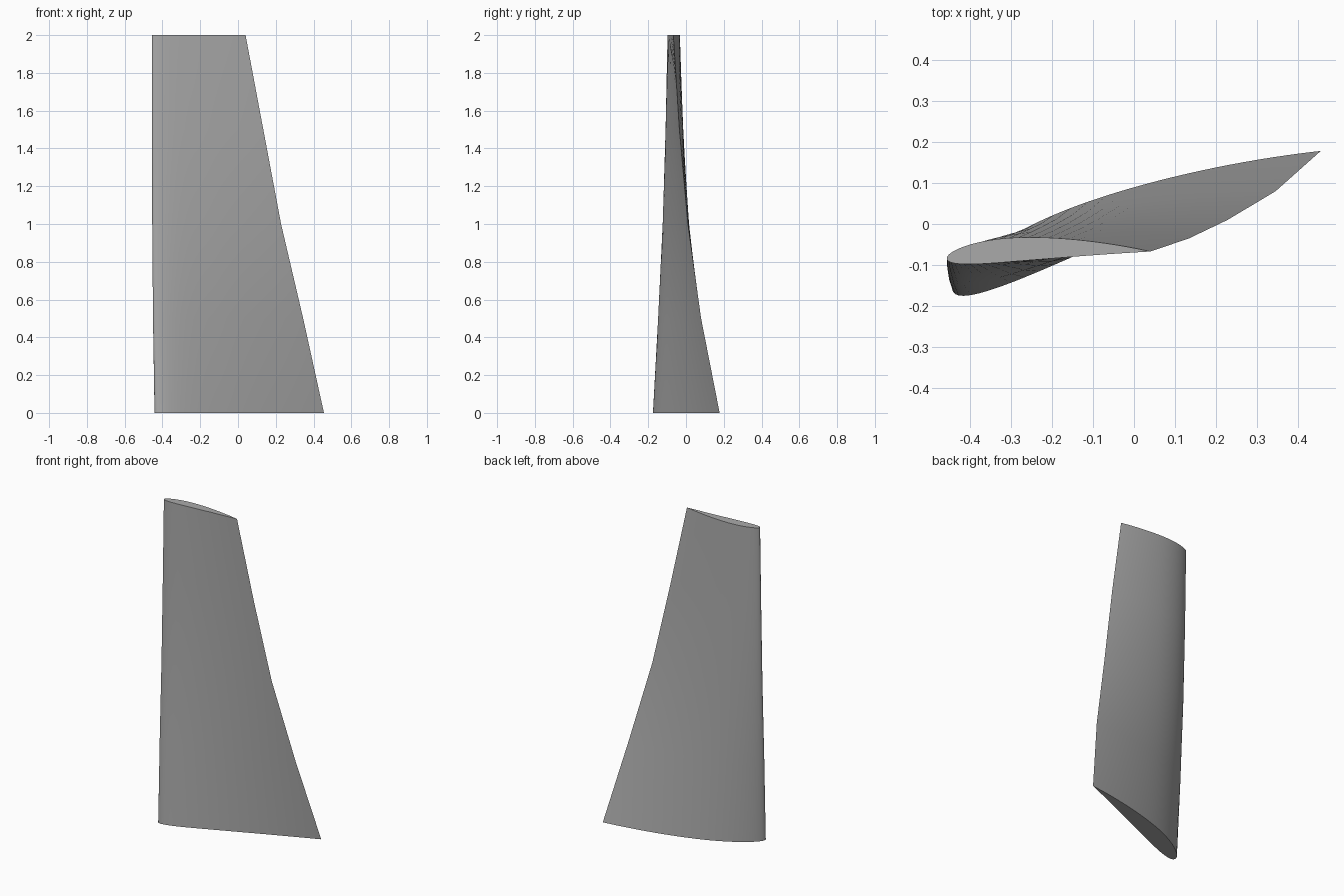
import bpy, bmesh, math

cube = bpy.data.objects.get("Cube")
if cube:
    bpy.data.objects.remove(cube, do_unlink=True)

STEPS = 32            # points along each surface of the aerofoil
THICKNESS = 0.117
CAMBER, CAMBER_POS = 0.034, 0.42

# height, leading edge (x, y), trailing edge (x, y)
STATIONS = [
    (0.0, (-0.441, -0.164), (0.455, 0.178)),
    (0.5, (-0.450, -0.136), (0.345, 0.080)),
    (1.0, (-0.454, -0.111), (0.228, 0.010)),
    (1.5, (-0.456, -0.095), (0.134, -0.035)),
    (2.0, (-0.456, -0.084), (0.040, -0.067)),
]


def surface(t, side):
    """Offset of the upper (+1) or lower (-1) surface from a unit chord."""
    half = 5 * THICKNESS * (0.2969 * math.sqrt(t) - 0.126 * t - 0.3516 * t**2
                            + 0.2843 * t**3 - 0.1036 * t**4)
    span = CAMBER_POS if t < CAMBER_POS else 1 - CAMBER_POS
    camber = CAMBER * (1 - ((t - CAMBER_POS) / span) ** 2)
    return camber + side * half


def aerofoil():
    """Closed loop: trailing edge, lower side, nose, upper side."""
    ts = [(1 - math.cos(math.pi * i / STEPS)) / 2 for i in range(STEPS + 1)]
    lower = [(t, surface(t, -1)) for t in reversed(ts)]
    upper = [(t, surface(t, 1)) for t in ts[1:-1]]
    return lower + upper


# Loft the tapered, twisted blade through its stations
bm = bmesh.new()
rings = []
for z, (lx, ly), (tx, ty) in STATIONS:
    cx, cy = tx - lx, ty - ly
    rings.append([bm.verts.new((lx + u * cx - v * cy, ly + u * cy + v * cx, z))
                  for u, v in aerofoil()])
for low, high in zip(rings, rings[1:]):
    for i in range(len(low)):
        j = (i + 1) % len(low)
        bm.faces.new((low[i], low[j], high[j], high[i]))
bm.faces.new(rings[0])
bm.faces.new(rings[-1])
bmesh.ops.recalc_face_normals(bm, faces=bm.faces[:])

mesh = bpy.data.meshes.new("blade")
bm.to_mesh(mesh)
bm.free()
blade = bpy.data.objects.new("blade", mesh)
bpy.context.collection.objects.link(blade)

# Plain grey finish
grey = bpy.data.materials.new("plain grey")
grey.use_nodes = True
colour = (0.4, 0.4, 0.4, 1)
grey.diffuse_color = colour
grey.node_tree.nodes["Principled BSDF"].inputs["Base Color"].default_value = colour
mesh.materials.append(grey)

# Smooth skin with crisp caps and trailing edge
bpy.ops.object.select_all(action='DESELECT')
blade.select_set(True)
bpy.context.view_layer.objects.active = blade
bpy.ops.object.shade_smooth_by_angle(angle=math.radians(35))
